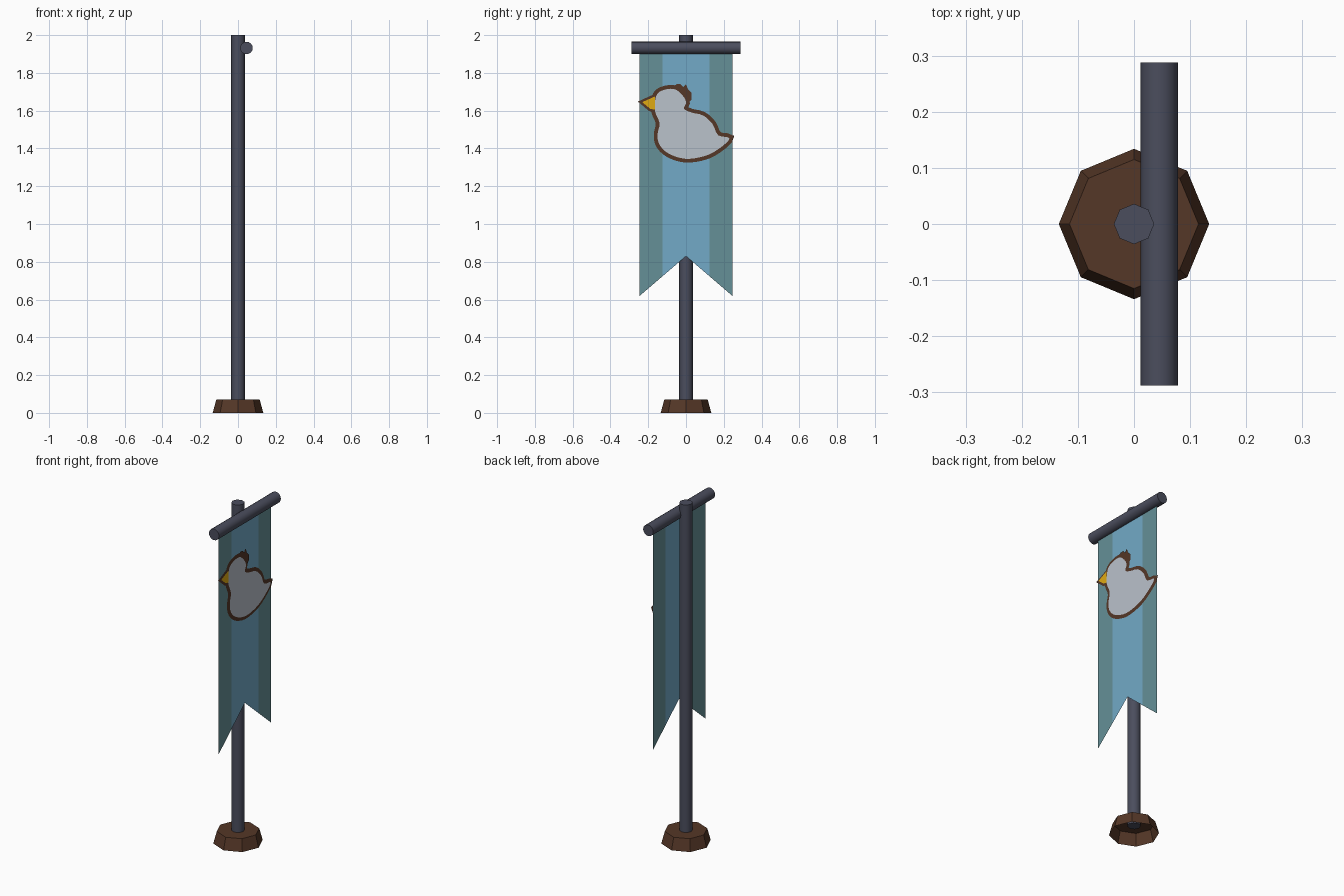
import bpy, bmesh, math
from mathutils import Vector

cube = bpy.data.objects.get("Cube")
if cube:
    bpy.data.objects.remove(cube, do_unlink=True)


def material(name, r, g, b):
    mat = bpy.data.materials.new(name)
    mat.use_nodes = True
    mat.diffuse_color = (r, g, b, 1)
    bsdf = mat.node_tree.nodes["Principled BSDF"]
    bsdf.inputs["Base Color"].default_value = (r, g, b, 1)
    bsdf.inputs["Roughness"].default_value = 0.9
    return mat


slate = material("slate metal", .07, .075, .11)
wood = material("brown wood", .09, .038, .02)
sky = material("sky blue cloth", .17, .4, .57)
teal = material("teal cloth", .13, .28, .31)
white = material("pale feathers", .49, .54, .6)
yellow = material("yellow beak", .74, .4, .006)


def rod(name, sides, bottom_radius, top_radius, length, location, mat, rotation=(0, 0, 0)):
    bpy.ops.mesh.primitive_cone_add(vertices=sides, radius1=bottom_radius, radius2=top_radius,
                                    depth=length, location=location, rotation=rotation)
    obj = bpy.context.object
    obj.name = name
    obj.data.materials.append(mat)
    return obj


def plate(name, outline, x, mat):
    """Flat patch facing +x from (y, z) points."""
    bm = bmesh.new()
    face = bm.faces.new([bm.verts.new((x, y, z)) for y, z in outline])
    face.normal_update()
    if face.normal.x < 0:
        face.normal_flip()
    bmesh.ops.triangulate(bm, faces=[face])
    mesh = bpy.data.meshes.new(name)
    bm.to_mesh(mesh)
    bm.free()
    mesh.materials.append(mat)
    obj = bpy.data.objects.new(name, mesh)
    bpy.context.collection.objects.link(obj)
    return obj


def grow(points, width):
    """Offset a clockwise outline outward."""
    result = []
    for i, p in enumerate(points):
        before, here, after = (Vector(q) for q in (points[i - 1], p, points[(i + 1) % len(points)]))
        a, b = (here - before).normalized(), (after - here).normalized()
        na, nb = Vector((-a.y, a.x)), Vector((-b.y, b.x))
        result.append(here + (na + nb) * width / max(1 + na.dot(nb), .6))
    return result


def rounded(points, steps=3):
    """Smooth closed curve through the points."""
    result = []
    n = len(points)
    for i in range(n):
        a, b, c, d = (Vector(points[(i + k - 1) % n]) for k in range(4))
        for s in range(steps):
            t = s / steps
            result.append(b + (c - a) * t / 2 + (a - b * 2.5 + c * 2 - d / 2) * t ** 2
                          + (b * 3 - a - c * 3 + d) * t ** 3 / 2)
    return result


# Hollow wooden foot
foot = rod("foot", 8, .134, .115, .07, (0, 0, .035), wood)
bm = bmesh.new()
bm.from_mesh(foot.data)
bm.faces.ensure_lookup_table()
bmesh.ops.delete(bm, geom=[f for f in bm.faces if f.normal.z < -.9], context='FACES_ONLY')
bm.to_mesh(foot.data)
bm.free()

# Upright pole and crossbar
pole = rod("pole", 8, .036, .036, 1.95, (0, 0, 1.025), slate)
bar = rod("crossbar", 16, .033, .033, .576, (.045, 0, 1.932), slate, (math.pi / 2, 0, 0))
for obj in (pole, bar):
    bpy.ops.object.select_all(action='DESELECT')
    obj.select_set(True)
    bpy.context.view_layer.objects.active = obj
    bpy.ops.object.shade_smooth_by_angle(angle=math.radians(50))

# Swallow-tailed banner with darker side stripes
cloth_x, half, stripe, top = .045, .245, .125, 1.93
notch, tail = .83, .62
split = notch + (tail - notch) * stripe / half
plate("banner_middle", [(-stripe, top), (stripe, top), (stripe, split), (0, notch), (-stripe, split)],
      cloth_x, sky)
for label, s in (("left", 1), ("right", -1)):
    plate("banner_stripe_" + label,
          [(s * stripe, top), (s * half, top), (s * half, tail), (s * stripe, split)], cloth_x, teal)

# Bird emblem: body, beak, crest and wing over a brown border
body = rounded([(-.16, 1.67), (-.14, 1.7), (-.095, 1.715), (-.05, 1.71), (-.01, 1.67), (0, 1.64),
                (-.01, 1.61), (.03, 1.59), (.09, 1.575), (.14, 1.53), (.17, 1.47), (.23, 1.455),
                (.19, 1.41), (.115, 1.365), (.02, 1.345), (-.05, 1.355), (-.11, 1.385),
                (-.145, 1.43), (-.15, 1.48), (-.14, 1.535), (-.165, 1.6)])
beak = [(-.232, 1.645), (-.165, 1.675), (-.165, 1.605), (-.19, 1.61)]
crest = [(-.08, 1.72), (-.05, 1.74), (-.03, 1.74), (-.015, 1.725), (0, 1.74), (.01, 1.715),
         (.03, 1.695), (.03, 1.66), (.01, 1.64), (-.03, 1.66)]
wing = [(.03 + .1 * math.cos(a), 1.485 + .07 * math.sin(a) + .02 * math.cos(a))
        for a in (math.tau * i / 24 for i in range(24))]
plate("bird_border", grow(body, .02), cloth_x + .003, wood)
plate("beak_border", grow(beak, .013), cloth_x + .004, wood)
plate("bird_crest", crest, cloth_x + .005, wood)
plate("bird_body", body, cloth_x + .007, white)
plate("bird_beak", beak, cloth_x + .008, yellow)
plate("bird_wing", wing, cloth_x + .009, white)
